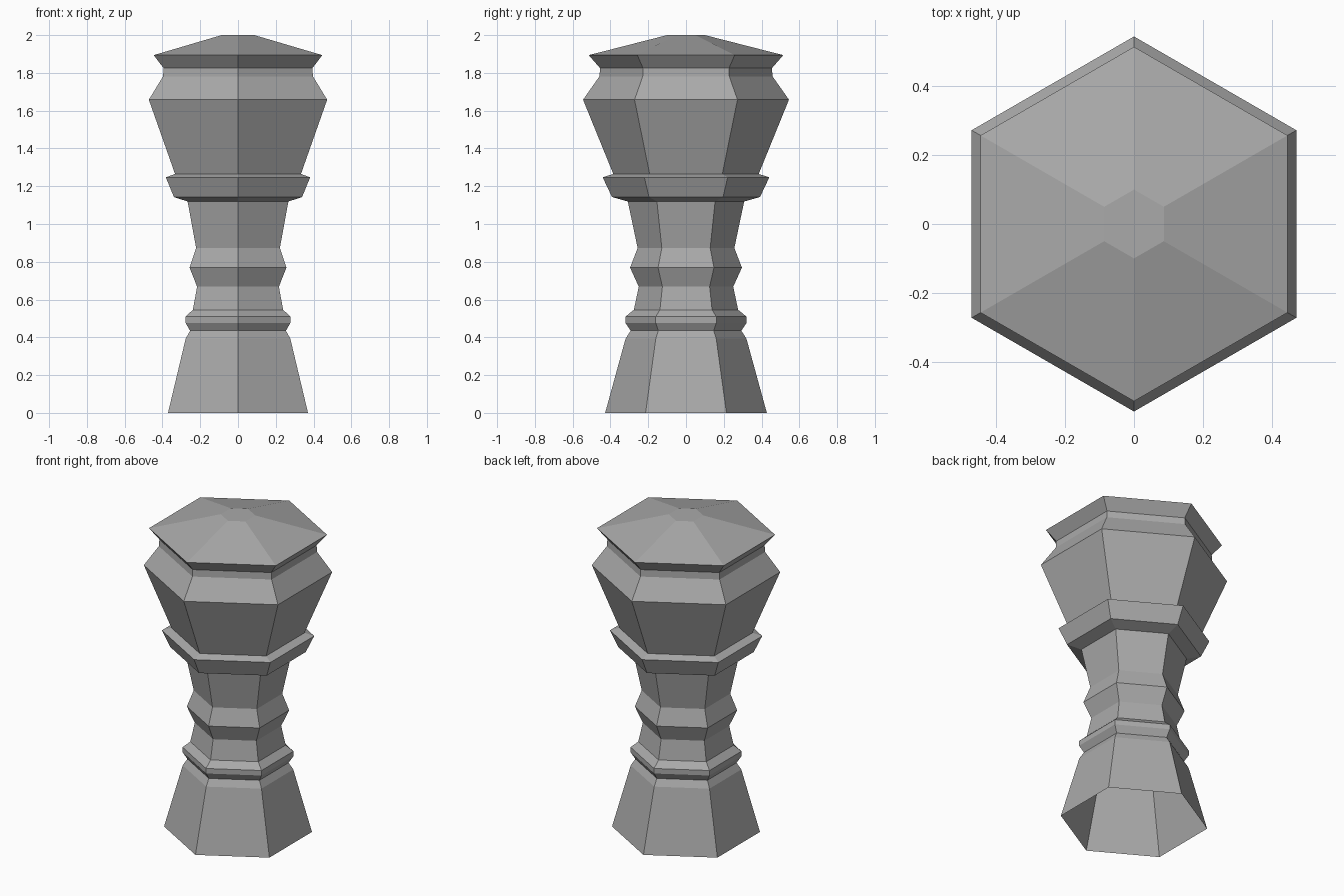
import bpy
import bmesh
from math import cos, sin, pi

cube = bpy.data.objects.get("Cube")
if cube:
    bpy.data.objects.remove(cube)

# One plain grey for the whole piece
grey = bpy.data.materials.new("stone grey")
grey.use_nodes = True
colour = (0.4, 0.4, 0.4, 1)
grey.diffuse_color = colour
grey.node_tree.nodes["Principled BSDF"].inputs["Base Color"].default_value = colour

SIDES = 6


def turned_part(name, profile, cap_top=False):
    """Six-sided turning of (corner radius, height) points, open at the ends."""
    bm = bmesh.new()
    rings = []
    for r, z in profile:
        angles = [pi / 2 + 2 * pi * i / SIDES for i in range(SIDES)]
        rings.append([bm.verts.new((r * cos(a), r * sin(a), z)) for a in angles])
    for low, high in zip(rings, rings[1:]):
        for i in range(SIDES):
            j = (i + 1) % SIDES
            bm.faces.new((low[i], low[j], high[j], high[i]))
    if cap_top:
        bm.faces.new(rings[-1])
    mesh = bpy.data.meshes.new(name)
    bm.to_mesh(mesh)
    bm.free()
    mesh.materials.append(grey)
    obj = bpy.data.objects.new(name, mesh)
    bpy.context.collection.objects.link(obj)
    return obj


# Flared hollow foot
turned_part("foot", [(0.428, 0), (0.32, 0.393), (0.293, 0.435)])
# Narrow ring above the foot
turned_part("lower_ring", [(0.293, 0.435), (0.321, 0.477), (0.321, 0.509), (0.276, 0.546)])
# Waisted stem with a knop
turned_part("stem", [(0.276, 0.546), (0.25, 0.668), (0.296, 0.769),
                     (0.256, 0.873), (0.308, 1.119)])
# Collar below the head
turned_part("collar", [(0.308, 1.119), (0.392, 1.143), (0.441, 1.247), (0.385, 1.265)])
# Widening head and its neck
turned_part("head", [(0.385, 1.265), (0.545, 1.658), (0.458, 1.782), (0.455, 1.825)])
# Low pointed cap with a small flat top
turned_part("cap", [(0.455, 1.825), (0.515, 1.894), (0.1, 2)], cap_top=True)
